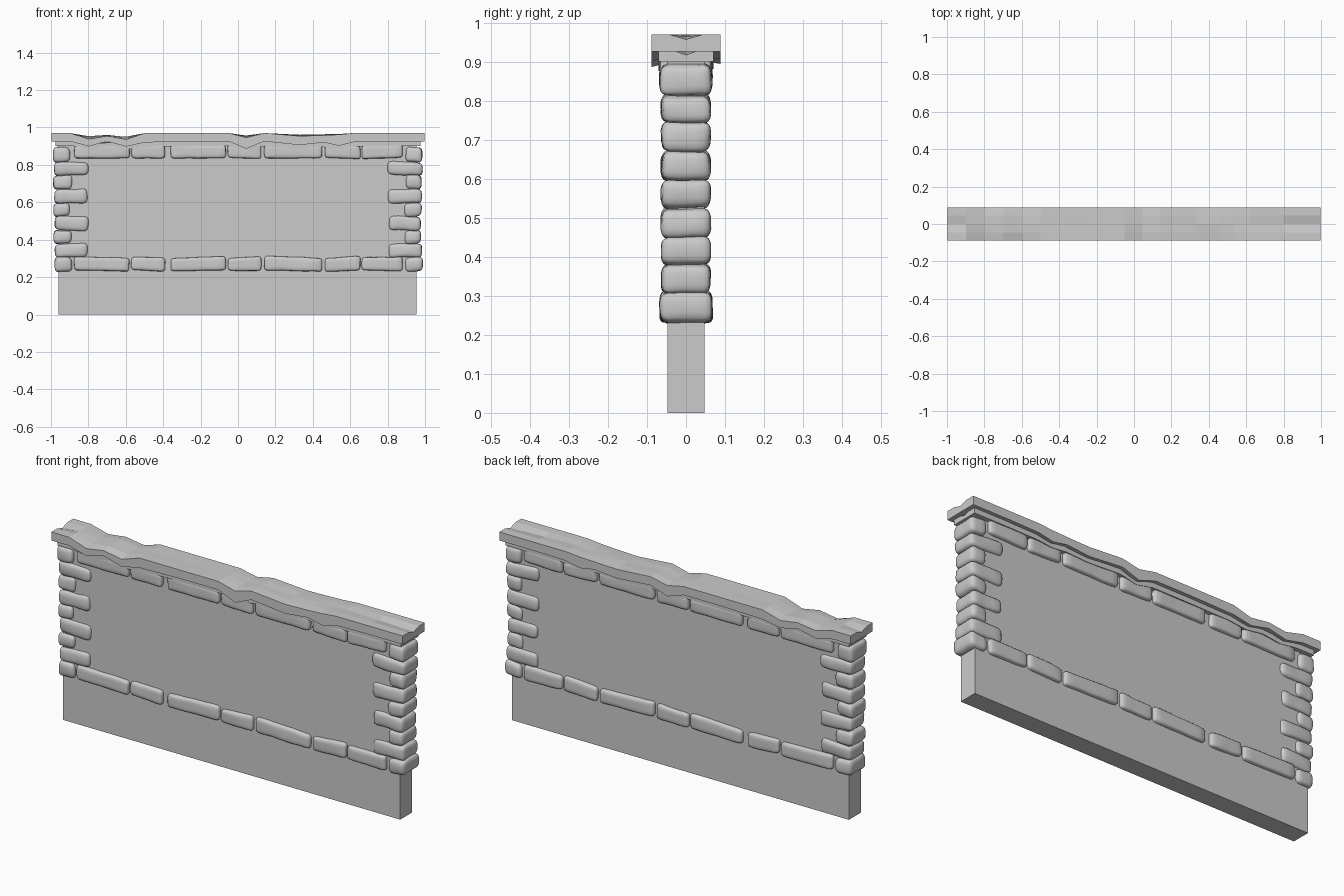
import bpy, bmesh, random
from math import sin, pi
from mathutils import Vector, noise

if "Cube" in bpy.data.objects:
    bpy.data.objects.remove(bpy.data.objects["Cube"])

random.seed(4)


def finish(bm, name, smooth=False):
    bmesh.ops.recalc_face_normals(bm, faces=bm.faces)
    me = bpy.data.meshes.new(name)
    bm.to_mesh(me)
    bm.free()
    for p in me.polygons:
        p.use_smooth = smooth
    ob = bpy.data.objects.new(name, me)
    bpy.context.collection.objects.link(ob)
    return ob


def stone(name, x0, x1, z0, z1, hy, r, wobble=0.004):
    """Worn stone: a rounded box with a different edge radius on each axis."""
    bm = bmesh.new()
    bmesh.ops.create_cube(bm, size=2)
    bmesh.ops.subdivide_edges(bm, edges=bm.edges[:], cuts=7, use_grid_fill=True)
    half = Vector(((x1 - x0) / 2, hy, (z1 - z0) / 2))
    centre = Vector(((x0 + x1) / 2, 0, (z0 + z1) / 2))
    tilt, taper = random.uniform(-.005, .005), random.uniform(-.06, .06)
    for v in bm.verts:
        p = Vector([sin(c * pi / 2) * h for c, h in zip(v.co, half)])
        core = Vector([max(-(h - q), min(h - q, c)) for c, h, q in zip(p, half, r)])
        d = Vector([(c - k) / q for c, k, q in zip(p, core, r)])
        m = max(abs(c) for c in d)
        if m > 0:
            d = d.normalized() * m
        p = core + Vector([c * q for c, q in zip(d, r)])
        u = p.x / half.x
        p.z = p.z * (1 + taper * u) + tilt * u
        p += centre
        v.co = p + noise.noise_vector(p * 14) * wobble
    return finish(bm, name, True)


# wall panel
bm = bmesh.new()
bmesh.ops.create_cube(bm, size=1)
for v in bm.verts:
    v.co = (v.co.x * 1.914 - .002, v.co.y * .096, (v.co.z + .5) * .91)
finish(bm, "wall_panel")

# end columns: alternating short and long stones
levels = [.23, .305, .38, .45, .525, .595, .67, .745, .815, .895]
for side in (-1, 1):
    for i, (a, b) in enumerate(zip(levels, levels[1:])):
        outer = .985 + random.uniform(-.008, .004)
        inner = (.805 if i % 2 else .893) + random.uniform(-.008, .008)
        x0, x1 = sorted((side * outer, side * inner))
        hy = .067 if i in (0, 8) else .063
        stone("column_stone", x0, x1, a - .001, b + .001, hy, (.022, .02, .026))

# top and bottom courses
course = [(-.875, -.58), (-.57, -.39), (-.36, -.065), (-.055, .125),
          (.14, .45), (.465, .655), (.662, .88)]
for z0, z1 in ((.233, .307), (.835, .908)):
    for a, b in course:
        stone("course_stone", a, b, z0, z1, .067, (.018, .014, .016), .003)

# weathered coping: (x, drop of top edge, drop of bottom edge)
wear = [(-1, 0, 0), (-.9, 0, 0), (-.8, .032, .027), (-.7, .016, 0),
        (-.6, .034, .028), (-.5, 0, .006), (-.25, 0, 0), (-.05, 0, 0),
        (.045, .024, .04), (.14, 0, 0), (.33, .016, .02), (.46, .012, .006),
        (.54, .008, .024), (.62, 0, .004), (.8, 0, 0), (1, 0, 0)]


def coping(name, length, hy, top, bottom, scale):
    """Slab lofted along x; each section is a closed ring of points."""
    bm = bmesh.new()
    rings = []
    for x, dt, db in wear:
        ys = (-1, -.5, 0, .5, 1)
        dip = (1, .7, .5, .6, .8)
        mid = .013 if abs(x) == 1 else random.uniform(0, .006)
        pts = [(y * hy, top - dt * d * scale - (mid if y == 0 else 0))
               for y, d in zip(ys, dip)]
        pts += [(y * hy, bottom - db * d * scale)
                for y, d in reversed(list(zip(ys, dip)))]
        rings.append([bm.verts.new((x * length, y, z)) for y, z in pts])
    n = len(rings[0])
    for p, q in zip(rings, rings[1:]):
        for i in range(n):
            j = (i + 1) % n
            bm.faces.new((p[i], p[j], q[j], q[i]))
    for ring in (rings[0], rings[-1]):
        for i in range(n // 2 - 1):
            bm.faces.new((ring[i], ring[i + 1], ring[n - 2 - i], ring[n - 1 - i]))
    finish(bm, name)


coping("coping_slab", .998, .089, .97, .926, 1)
coping("coping_underlayer", .975, .07, .93, .9, .6)
